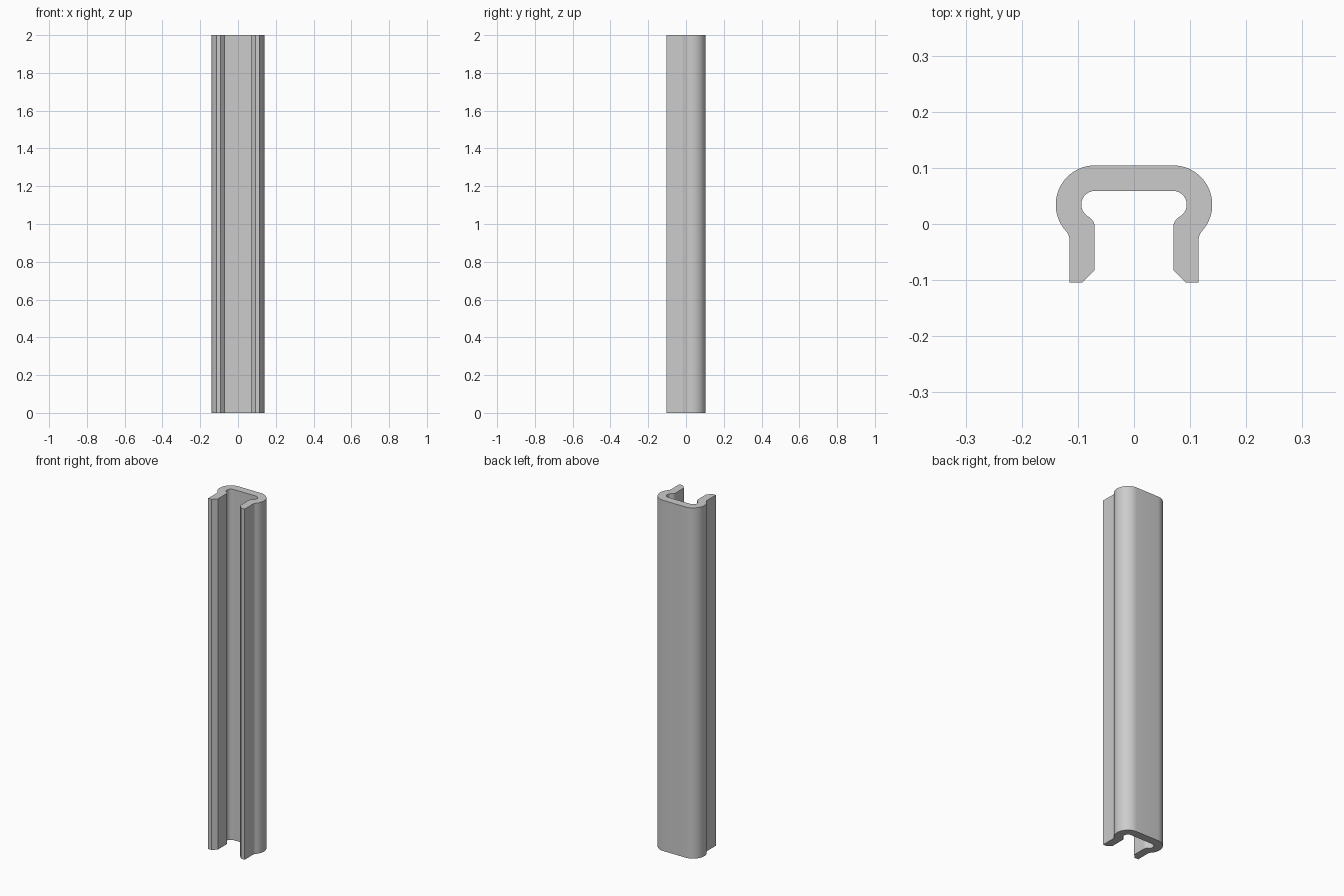
import bpy
import bmesh
from math import cos, sin, radians, acos, degrees, sqrt

cube = bpy.data.objects.get("Cube")
if cube:
    bpy.data.objects.remove(cube, do_unlink=True)

LENGTH = 2.0
HALF_DEPTH = 0.1045
WALL = 0.0455
SHOULDER = (0.0695, 0.0345)   # shared centre of the rounded back corner
R_OUT = 0.07
R_IN = R_OUT - WALL
LEG_OUT, LEG_IN = 0.115, 0.07  # outer and inner faces of each leg
CHAMFER = 0.0225


def arc(centre, radius, start, end, steps):
    """Points along an arc, angles in degrees."""
    angles = [radians(start + (end - start) * i / steps) for i in range(steps + 1)]
    return [(centre[0] + radius * cos(a), centre[1] + radius * sin(a)) for a in angles]


def neck(shoulder_r, blend_r, blend_x):
    """Centre of a blend arc tangent to the shoulder arc, and the tangent angle."""
    reach = shoulder_r + blend_r
    dx = blend_x - SHOULDER[0]
    centre = (blend_x, SHOULDER[1] - sqrt(reach ** 2 - dx ** 2))
    return centre, -degrees(acos(dx / reach))


# Left half of the section, from the back face round the leg to the inner face
blend_out, blend_in = 0.025, 0.022
c_out, a_out = neck(R_OUT, blend_out, LEG_OUT + blend_out)
c_in, a_in = neck(R_IN, blend_in, LEG_IN + blend_in)
half = arc(SHOULDER, R_OUT, 90, a_out, 20)
half += arc(c_out, blend_out, 180 + a_out, 180, 6)[1:]
half += [(LEG_OUT, -HALF_DEPTH), (LEG_IN + CHAMFER, -HALF_DEPTH),
         (LEG_IN, -HALF_DEPTH + CHAMFER)]
half += arc(c_in, blend_in, 180, 180 + a_in, 8)
half += arc(SHOULDER, R_IN, a_in, 90, 14)[1:]

# Mirror the half section to close the outline, then extrude it upright
outline = half + [(-x, y) for x, y in reversed(half)]
bm = bmesh.new()
base = bm.faces.new([bm.verts.new((x, y, 0)) for x, y in outline])
extruded = bmesh.ops.extrude_face_region(bm, geom=[base], use_keep_orig=True)
top = [v for v in extruded["geom"] if isinstance(v, bmesh.types.BMVert)]
bmesh.ops.translate(bm, verts=top, vec=(0, 0, LENGTH))
bmesh.ops.recalc_face_normals(bm, faces=bm.faces)
mesh = bpy.data.meshes.new("channel_rail")
bm.to_mesh(mesh)
bm.free()

rail = bpy.data.objects.new("channel_rail", mesh)
bpy.context.collection.objects.link(rail)

# Plain grey finish
grey = bpy.data.materials.new("light_grey")
grey.use_nodes = True
colour = (0.6, 0.6, 0.6, 1)
grey.diffuse_color = colour
grey.node_tree.nodes["Principled BSDF"].inputs["Base Color"].default_value = colour
mesh.materials.append(grey)

# Smooth the rounded walls, keep the ends and chamfers crisp
bpy.ops.object.select_all(action="DESELECT")
rail.select_set(True)
bpy.context.view_layer.objects.active = rail
bpy.ops.object.shade_smooth_by_angle(angle=radians(30))
